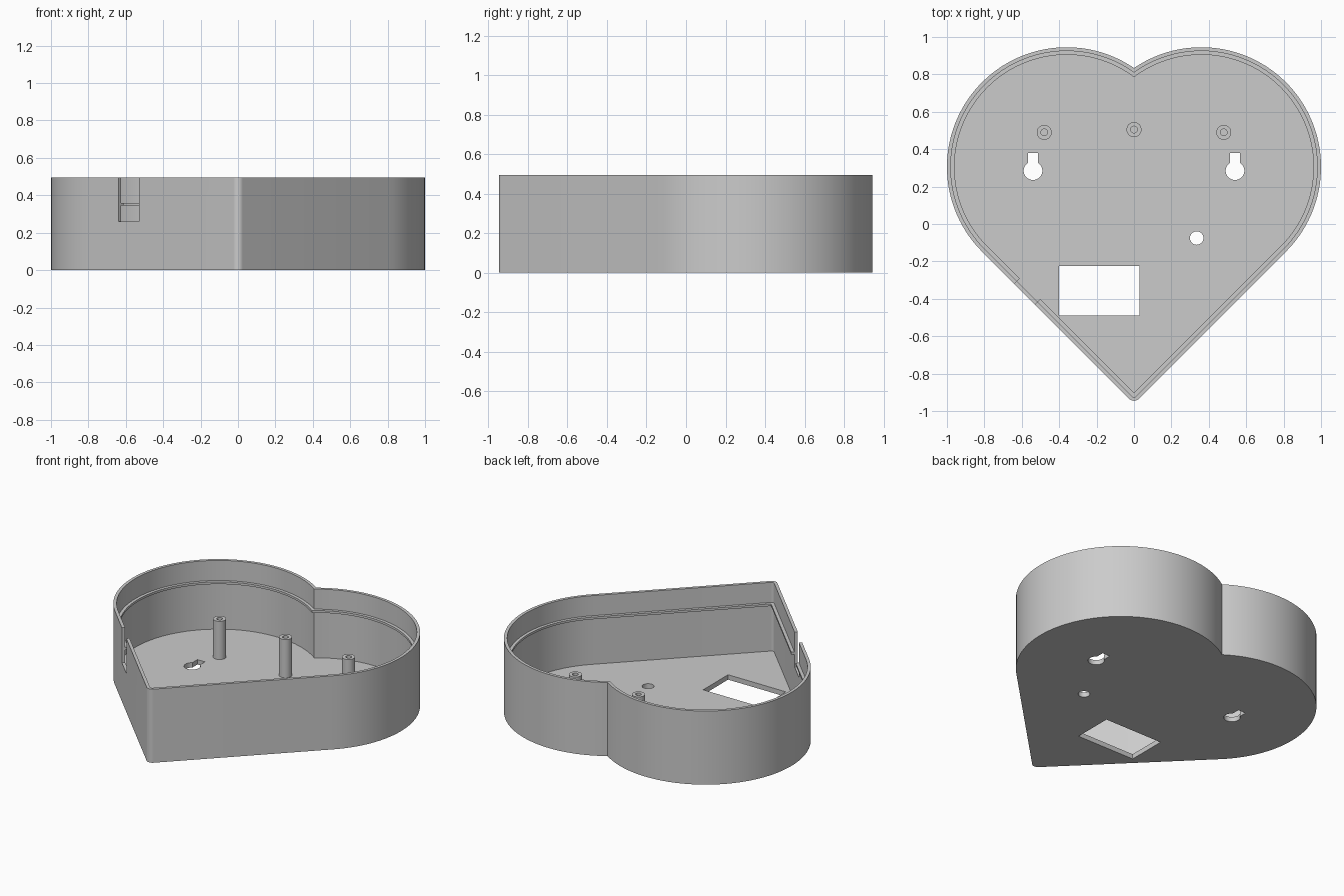
import bpy, bmesh, math
from math import sin, cos, pi, sqrt

if "Cube" in bpy.data.objects:
    bpy.data.objects.remove(bpy.data.objects["Cube"])

CX, CY, R = 0.36, 0.305, 0.64      # lobe centre and radius
TIP_R = 0.036                      # rounding of the bottom tip
TOP, FLOOR = 0.495, 0.033

grey = bpy.data.materials.new("grey_plastic")
grey.diffuse_color = (0.6, 0.6, 0.6, 1)
grey.use_nodes = True
grey.node_tree.nodes["Principled BSDF"].inputs["Base Color"].default_value = grey.diffuse_color


def heart(d):
    """Heart outline moved inward by d, counter-clockwise from the tip."""
    r, tip = R - d, CY - CX - R * sqrt(2) + d * sqrt(2)
    start, end = -pi / 4, pi - math.acos(CX / r)
    lobe = [start + (end - start) * i / 56 for i in range(57)]
    right = [(CX + r * cos(a), CY + r * sin(a)) for a in lobe]
    t = max(TIP_R - d, 0)
    half = [(t * sin(a), tip + t * sqrt(2) - t * cos(a))
            for a in (pi / 4 * i / 6 for i in range(1, 7))] if t > 0 else []
    right = half + right[:-1]
    bottom = [(0, tip + t * (sqrt(2) - 1))]
    cleft = [(0, CY + sqrt(r * r - CX * CX))]
    return bottom + right + cleft + [(-x, y) for x, y in reversed(right)]


def circle(x, y, r, n=32):
    return [(x + r * cos(2 * pi * i / n), y + r * sin(2 * pi * i / n)) for i in range(n)]


def keyhole(x, y, r=0.05, w=0.028, top=0.38):
    a0 = pi / 2 + math.asin(w / r)
    sweep = 2 * pi - 2 * math.asin(w / r)
    arc = [(x + r * cos(a0 + sweep * i / 28), y + r * sin(a0 + sweep * i / 28))
           for i in range(29)]
    return arc + [(x + w, top), (x - w, top)]


def prism(name, outline, z0, z1):
    bm = bmesh.new()
    face = bm.faces.new([bm.verts.new((x, y, z0)) for x, y in outline])
    new = bmesh.ops.extrude_face_region(bm, geom=[face])["geom"]
    verts = [v for v in new if isinstance(v, bmesh.types.BMVert)]
    bmesh.ops.translate(bm, verts=verts, vec=(0, 0, z1 - z0))
    bmesh.ops.recalc_face_normals(bm, faces=bm.faces)
    me = bpy.data.meshes.new(name)
    bm.to_mesh(me)
    bm.free()
    me.materials.append(grey)
    ob = bpy.data.objects.new(name, me)
    bpy.context.collection.objects.link(ob)
    return ob


def cut(target, outline, z0, z1):
    tool = prism("cutter", outline, z0, z1)
    tool.hide_render = True
    mod = target.modifiers.new("cut", "BOOLEAN")
    mod.operation, mod.solver, mod.object = "DIFFERENCE", "EXACT", tool
    bpy.context.view_layer.objects.active = target
    bpy.ops.object.modifier_apply(modifier=mod.name)
    bpy.data.objects.remove(tool)


def smooth(ob):
    bpy.ops.object.select_all(action="DESELECT")
    ob.select_set(True)
    bpy.context.view_layer.objects.active = ob
    bpy.ops.object.shade_smooth_by_angle(angle=math.radians(30))


# Open heart-shaped box, with a thin ridge left standing around the inner wall
box = prism("heart_box", heart(0), 0, TOP)
cut(box, heart(0.02), FLOOR, 0.345)
cut(box, heart(0.02), 0.36, 0.6)
cut(box, heart(0.04), 0.3, 0.4)

# Cable slot through the lower left wall
cut(box, [(-0.70, -0.38), (-0.59, -0.49), (-0.47, -0.37), (-0.58, -0.26)], 0.26, 0.6)

# Floor openings: display window, cable hole and two hanging keyholes
cut(box, [(-0.4, -0.49), (0.03, -0.49), (0.03, -0.225), (-0.4, -0.225)], -0.1, 0.1)
cut(box, circle(0.335, -0.075, 0.036), -0.1, 0.1)
for side in (-1, 1):
    cut(box, keyhole(side * 0.54, 0.285), -0.1, 0.1)
smooth(box)

# Hollow screw posts
for name, x, y in (("left", -0.48, 0.49), ("middle", 0, 0.505), ("right", 0.48, 0.49)):
    post = prism(name + "_screw_post", circle(x, y, 0.04), FLOOR - 0.005, 0.29)
    cut(post, circle(x, y, 0.018), FLOOR + 0.002, 0.4)
    smooth(post)
